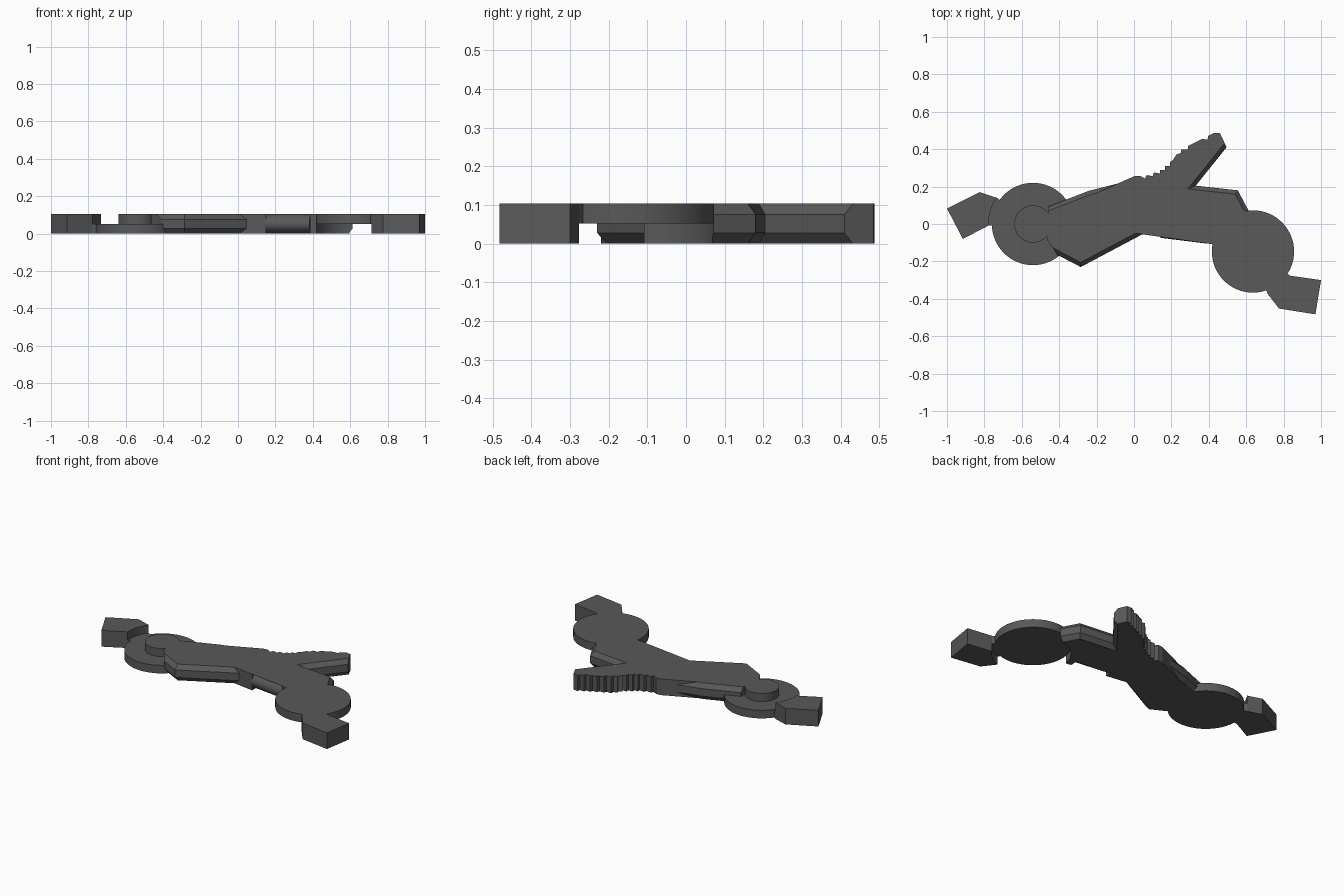
import bpy, bmesh, math
from mathutils import Vector
from mathutils.geometry import intersect_line_line_2d

cube = bpy.data.objects.get("Cube")
if cube:
    bpy.data.objects.remove(cube, do_unlink=True)

grey = bpy.data.materials.new("dark_grey")
grey.use_nodes = True
colour = (0.1, 0.1, 0.1, 1)
grey.diffuse_color = colour
grey.node_tree.nodes["Principled BSDF"].inputs["Base Color"].default_value = colour

T, H = 0.104, 0.052          # full and half thickness
LEFT, RIGHT, R = (-0.54, 0.0), (0.636, -0.147), 0.22


def add(name, bm):
    bmesh.ops.recalc_face_normals(bm, faces=bm.faces)
    mesh = bpy.data.meshes.new(name)
    bm.to_mesh(mesh)
    bm.free()
    mesh.materials.append(grey)
    ob = bpy.data.objects.new(name, mesh)
    bpy.context.collection.objects.link(ob)
    return ob


def inset(pts, flags, d):
    """Move the flagged edges of a counter-clockwise outline inward."""
    n, lines, out = len(pts), [], []
    for i in range(n):
        a, b = Vector(pts[i]), Vector(pts[(i + 1) % n])
        t = (b - a).normalized()
        off = Vector((-t.y, t.x)) * (d if flags[i] else 0)
        lines.append((a + off, t, off))
    for i in range(n):
        (a, t, o), (b, u, q) = lines[i - 1], lines[i]
        cross = t.cross(u)
        if abs(cross) < 0.1:
            out.append(Vector(pts[i]) + (o + q) / 2)
        else:
            out.append(a + t * ((b - a).cross(u) / cross))
    return out


def plate(name, pts, z0, z1, flags=None, d=0.022, low=0.028):
    """Extrude an outline, with chamfers above and below the flagged edges."""
    rings = [(pts, z0), (pts, z1)]
    if flags:
        inner = inset(pts, flags, d)
        rings = [(inner, z0), (pts, z0 + low), (pts, z1 - low), (inner, z1)]
    bm = bmesh.new()
    vs = [[bm.verts.new((p[0], p[1], z)) for p in ring] for ring, z in rings]
    n = len(pts)
    for a, b in zip(vs, vs[1:]):
        for i in range(n):
            j = (i + 1) % n
            bm.faces.new((a[i], a[j], b[j], b[i]))
    bm.faces.new(vs[0][::-1])
    bm.faces.new(vs[-1])
    bmesh.ops.triangulate(bm, faces=[f for f in bm.faces if len(f.verts) > 4])
    return add(name, bm)


def arc(c, r, a0, a1, n):
    return [(c[0] + r * math.cos(math.radians(a0 + (a1 - a0) * i / n)),
             c[1] + r * math.sin(math.radians(a0 + (a1 - a0) * i / n)))
            for i in range(n + 1)]


def smooth(ob):
    bpy.ops.object.select_all(action='DESELECT')
    ob.select_set(True)
    bpy.context.view_layer.objects.active = ob
    bpy.ops.object.shade_smooth_by_angle(angle=math.radians(30))


def disc(name, c, r, z0, z1):
    smooth(plate(name, arc(c, r, 0, 360, 64)[:-1], z0, z1))


# Joint discs at each end and the pin on the lower one
disc("left_joint_disc", LEFT, R, 0, H)
disc("left_joint_pin", LEFT, 0.1, H - 0.01, T)
disc("right_joint_disc", RIGHT, R, H, T)

# Toothed grip edge, from the tip of the fin down to the body
path = [(0.46, 0.485), (0.36, 0.435), (0.25, 0.38), (0.22, 0.33),
        (0.14, 0.27), (0.06, 0.242), (0.02, 0.242)]
teeth = []
for a, b in zip(path, path[1:]):
    a, b = Vector(a), Vector(b)
    count = max(1, round((b - a).length / 0.036))
    out = Vector((a.y - b.y, b.x - a.x)).normalized() * -0.016
    for k in range(count):
        p, q = a.lerp(b, k / count), a.lerp(b, (k + 1) / count)
        teeth += [tuple(p), tuple(p.lerp(q, 0.7) + out)]

# Body outline: points with a flag for a chamfered edge after them
outline = [((-0.465, -0.085), 0), ((-0.41, -0.165), 1), ((-0.285, -0.23), 1),
           ((0.045, -0.055), 0), ((0.15, -0.07), 0), ((0.15, -0.01), 0),
           ((0.39, -0.04), 0), ((0.385, -0.103), 0)]
outline += [(p, 0) for p in arc(RIGHT, R - 0.001, 170, 96, 16)]
outline[-1] = (outline[-1][0], 1)
outline += [((0.555, 0.18), 1), ((0.33, 0.205), 1), ((0.495, 0.41), 0)]
outline += [(p, 0) for p in teeth]
outline += [((0, 0.255), 0), ((-0.085, 0.217), 1), ((-0.24, 0.178), 1),
            ((-0.457, 0.094), 0), ((-0.457, 0.05), 0)]
plate("body", [p for p, f in outline], 0, T, [f for p, f in outline])

# Rounded edge filling the recess on the front of the body
bm = bmesh.new()
ends = []
for x, y in ((0.15, -0.01), (0.39, -0.04)):
    ends.append([bm.verts.new((x - 0.008 * math.sin(t), y - 0.064 * math.sin(t), H + H * math.cos(t)))
                 for t in (math.pi * i / 16 for i in range(17))])
for i in range(16):
    bm.faces.new((ends[0][i], ends[0][i + 1], ends[1][i + 1], ends[1][i]))
for e in ends:
    bm.faces.new(e)
smooth(add("rounded_edge", bm))


# End blocks, each hollowed around its disc, with a half-height bridge
def end_block(name, c, corners, a0, a1, z0):
    plate(name, corners + arc(c, 0.238, a0, a1, 8), 0, T)
    plate(name + "_bridge", arc(c, 0.24, a0, a1, 8)[::-1] + arc(c, 0.19, a0, a1, 8), z0, z0 + H)


end_block("left_end_block", LEFT, [(-0.825, 0.17), (-1.0, 0.083), (-0.915, -0.08)],
          182, 144, 0)
end_block("right_end_block", RIGHT, [(0.775, -0.452), (0.97, -0.483), (1.0, -0.3)],
          -33, -71, H)
